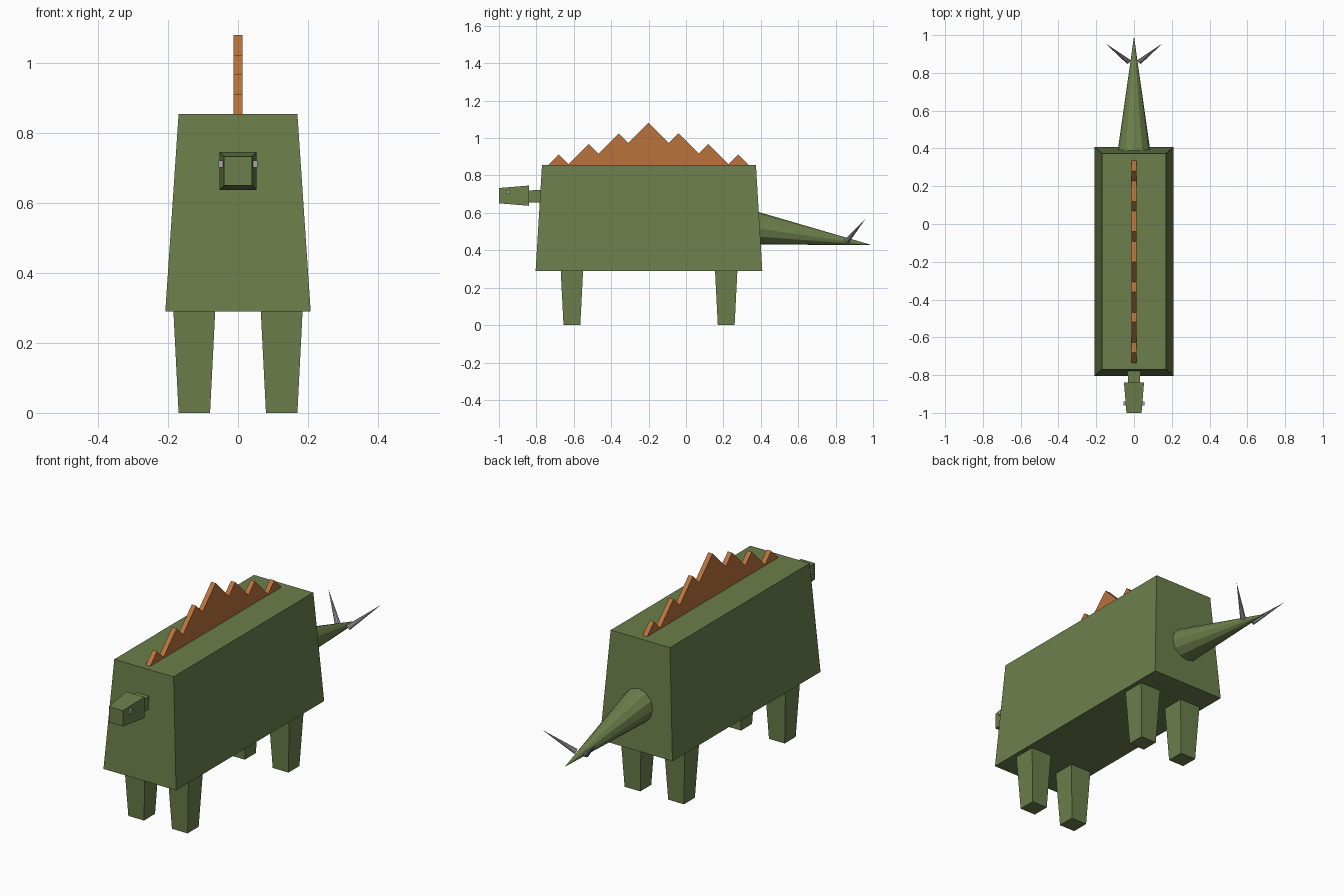
import bpy
import bmesh
from mathutils import Vector

if "Cube" in bpy.data.objects:
    bpy.data.objects.remove(bpy.data.objects["Cube"], do_unlink=True)


def material(name, rgb):
    mat = bpy.data.materials.new(name)
    mat.use_nodes = True
    mat.diffuse_color = (*rgb, 1)
    mat.node_tree.nodes["Principled BSDF"].inputs["Base Color"].default_value = (*rgb, 1)
    return mat


GREEN = material("moss green", (0.15, 0.21, 0.07))
ORANGE = material("burnt orange", (0.48, 0.17, 0.045))
GREY = material("horn grey", (0.38, 0.38, 0.40))


def finish(name, bm, mat):
    bmesh.ops.recalc_face_normals(bm, faces=bm.faces)
    mesh = bpy.data.meshes.new(name)
    bm.to_mesh(mesh)
    bm.free()
    mesh.materials.append(mat)
    obj = bpy.data.objects.new(name, mesh)
    bpy.context.collection.objects.link(obj)
    return obj


def tapered_box(name, start, end, half_start, half_end, axis, mat):
    """Box between two points, with its own half sizes at each end."""
    bm = bmesh.new()
    bmesh.ops.create_cube(bm, size=2)
    others = [i for i in range(3) if i != axis]
    for v in bm.verts:
        low = v.co[axis] < 0
        point, half = (start, half_start) if low else (end, half_end)
        signs = v.co.copy()
        v.co = Vector(point)
        for i, h in zip(others, half):
            v.co[i] += signs[i] * h
    return finish(name, bm, mat)


def cone(name, base, tip, radius, sides, mat):
    base, tip = Vector(base), Vector(tip)
    bm = bmesh.new()
    bmesh.ops.create_cone(bm, cap_ends=True, segments=sides, radius1=radius,
                          radius2=0, depth=(tip - base).length)
    obj = finish(name, bm, mat)
    obj.location = (base + tip) / 2
    obj.rotation_euler = (tip - base).to_track_quat("Z", "Y").to_euler()
    return obj


# Body, neck and head
BACK = 0.855
tapered_box("body", (0, -0.198, 0.29), (0, -0.198, BACK),
            (0.208, 0.606), (0.17, 0.572), 2, GREEN)
tapered_box("neck", (0, -0.85, 0.688), (0, -0.75, 0.688),
            (0.03, 0.032), (0.036, 0.035), 1, GREEN)
tapered_box("head", (0, -1.0, 0.692), (0, -0.84, 0.692),
            (0.04, 0.041), (0.053, 0.054), 1, GREEN)

# Paired legs, eyes and tail spikes
for side, s in (("left", 1), ("right", -1)):
    for end, y in (("front", -0.61), ("rear", 0.215)):
        tapered_box(f"{end}_{side}_leg", (s * 0.125, y, 0), (s * 0.125, y, 0.295),
                    (0.045, 0.045), (0.06, 0.06), 2, GREEN)
    tapered_box(f"{side}_eye", (s * 0.04, -0.95, 0.712), (s * 0.056, -0.95, 0.712),
                (0.01, 0.01), (0.01, 0.01), 0, GREY)
    cone(f"{side}_tail_spike", (s * 0.03, 0.86, 0.45), (s * 0.152, 0.957, 0.565),
         0.014, 10, GREY)

# Tail
cone("tail", (0, 0.36, 0.52), (0, 0.993, 0.428), 0.09, 12, GREEN)

# Row of back plates: overlapping right-angled peaks joined into one zigzag
STEP, RISE, HALF = 0.16, 0.0565, 0.0125
peaks = [(-0.20 + STEP * i, RISE * (4 - abs(i))) for i in range(-3, 4)]
outline = [(peaks[0][0] - RISE, 0)]
for i, (y, h) in enumerate(peaks):
    outline.append((y, h))
    if i + 1 < len(peaks):
        y2, h2 = peaks[i + 1]
        outline.append(((y + y2 + h - h2) / 2, (h + h2 - STEP) / 2))
outline.append((peaks[-1][0] + RISE, 0))
outline += [(outline[-1][0], -0.02), (outline[0][0], -0.02)]

bm = bmesh.new()
face = bm.faces.new([bm.verts.new((-HALF, y, BACK + h)) for y, h in outline])
extruded = bmesh.ops.extrude_face_region(bm, geom=[face], use_keep_orig=True)
moved = [g for g in extruded["geom"] if isinstance(g, bmesh.types.BMVert)]
bmesh.ops.translate(bm, verts=moved, vec=(2 * HALF, 0, 0))
finish("back_plates", bm, ORANGE)
